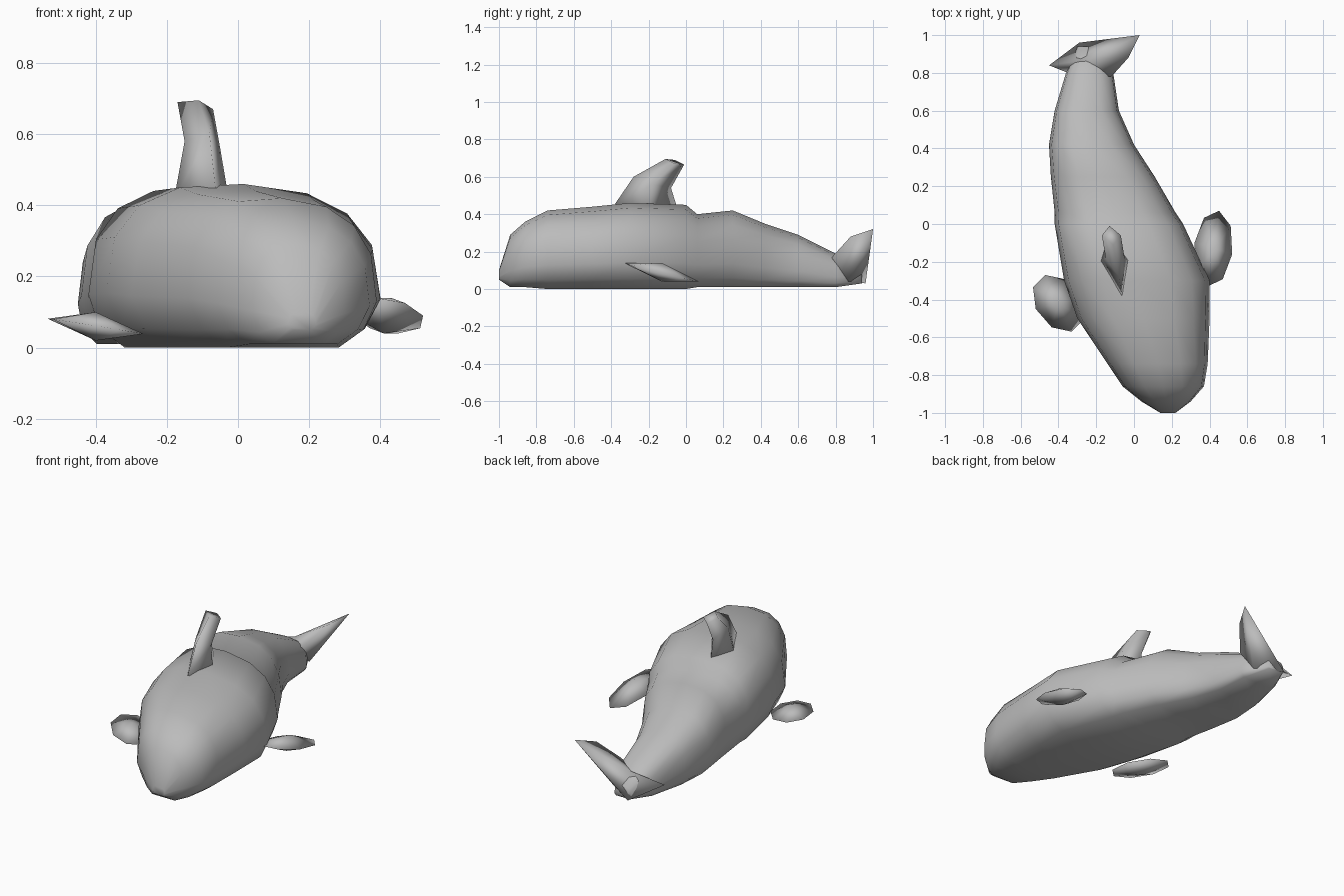
import bpy, bmesh
from math import sin, cos, pi
from mathutils import Vector

default_cube = bpy.data.objects.get("Cube")
if default_cube:
    bpy.data.objects.remove(default_cube, do_unlink=True)

grey = bpy.data.materials.new("soft grey")
grey.use_nodes = True
colour = (0.5, 0.5, 0.5, 1)
grey.diffuse_color = colour
grey.node_tree.nodes["Principled BSDF"].inputs["Base Color"].default_value = colour


def finish(name, bm):
    """Turn a bmesh into a smooth shaded grey object."""
    bmesh.ops.recalc_face_normals(bm, faces=bm.faces)
    for face in bm.faces:
        face.smooth = True
    mesh = bpy.data.meshes.new(name)
    bm.to_mesh(mesh)
    bm.free()
    mesh.materials.append(grey)
    obj = bpy.data.objects.new(name, mesh)
    bpy.context.collection.objects.link(obj)


def loft(name, rings):
    """Skin a list of equal rings and cap both ends."""
    bm = bmesh.new()
    loops = [[bm.verts.new(point) for point in ring] for ring in rings]
    count = len(loops[0])
    for near, far in zip(loops, loops[1:]):
        for i in range(count):
            j = (i + 1) % count
            bm.faces.new((near[i], near[j], far[j], far[i]))
    bm.faces.new(loops[0])
    bm.faces.new(loops[-1])
    finish(name, bm)


def blade(name, rim, centre, bulge):
    """Thin fin: a rim joined to a raised middle on each side."""
    bm = bmesh.new()
    edge = [bm.verts.new(point) for point in rim]
    for offset in (Vector(bulge), -Vector(bulge)):
        middle = bm.verts.new(Vector(centre) + offset)
        for i, vert in enumerate(edge):
            bm.faces.new((vert, edge[(i + 1) % len(edge)], middle))
    finish(name, bm)


def flipper(name, centre, length, width, bulge):
    """Eight-sided paddle spanned by two half axes."""
    middle, along, across = Vector(centre), Vector(length), Vector(width)
    angles = [i * pi / 4 for i in range(8)]
    rim = [middle + along * cos(a) + across * sin(a) for a in angles]
    blade(name, rim, centre, bulge)


def body_ring(y, low, high, bottom, top):
    """Rounded back over a flat belly whose keel narrows toward the head."""
    keel = 0.7 + y / 7
    side = keel / 2 + 0.56
    section = [(-keel, 0), (keel, 0), (side, 0.12)]
    for i in range(9):
        across, up = cos(i * pi / 8), sin(i * pi / 8)
        u = abs(across) ** 0.8 * (1 if across > 0 else -1)
        v = (0.32 + 0.68 * max(up, 0) ** 0.75) * (1 - u / 25)
        section.append((u, v))
    section.append((-side, 0.12))
    middle, half, height = (low + high) / 2, (high - low) / 2, top - bottom
    return [(middle + u * half, y, bottom + v * height) for u, v in section]


# Body: position along y, right edge, left edge, bottom, top
stations = [
    (-1, 0.14, 0.22, 0.05, 0.1),
    (-0.94, 0.04, 0.3, 0.01, 0.29),
    (-0.86, -0.06, 0.37, 0.01, 0.36),
    (-0.74, -0.14, 0.39, 0, 0.42),
    (-0.5, -0.3, 0.4, 0, 0.44),
    (-0.3, -0.37, 0.4, 0, 0.46),
    (0, -0.42, 0.26, 0, 0.45),
    (0.06, -0.42, 0.22, 0.01, 0.4),
    (0.25, -0.44, 0.11, 0.01, 0.42),
    (0.42, -0.45, 0, 0.01, 0.35),
    (0.6, -0.42, -0.08, 0.01, 0.29),
    (0.8, -0.36, -0.11, 0.01, 0.19),
    (0.94, -0.3, -0.19, 0.03, 0.1),
]
loft("body", [body_ring(*station) for station in stations])


def fin_ring(centre, length, width):
    """Diamond slice, pitched up at the front."""
    middle = Vector(centre)
    forward = Vector((0.2, -1, 0.3)) * length
    sideways = Vector((1, 0, -0.2)) * width
    return [middle + forward, middle + sideways, middle - forward, middle - sideways]


# Dorsal fin leaning back
loft("dorsal_fin", [
    fin_ring((-0.1, -0.2, 0.4), 0.18, 0.08),
    fin_ring((-0.1, -0.18, 0.57), 0.1, 0.05),
    fin_ring((-0.12, -0.06, 0.68), 0.05, 0.05),
])

# Side flippers resting near the ground
flipper("left_flipper", (0.42, -0.13, 0.09), (0.03, 0.2, -0.05), (0.1, -0.03, 0), (0.01, 0, 0.05))
flipper("right_flipper", (-0.4, -0.42, 0.06), (-0.07, 0.15, 0.01), (0.12, 0.03, -0.02), (0, 0, 0.04))

# Twisted tail fluke, one tip raised, growing out of the tail
fluke_rim = [
    (-0.35, 0.8, 0.07), (-0.45, 0.84, 0.12), (-0.29, 0.96, 0.03),
    (0.03, 1, 0.32), (-0.03, 0.88, 0.28), (-0.12, 0.78, 0.17),
]
blade("tail_fluke", fluke_rim, (-0.19, 0.87, 0.1), (-0.05, 0, 0.06))
